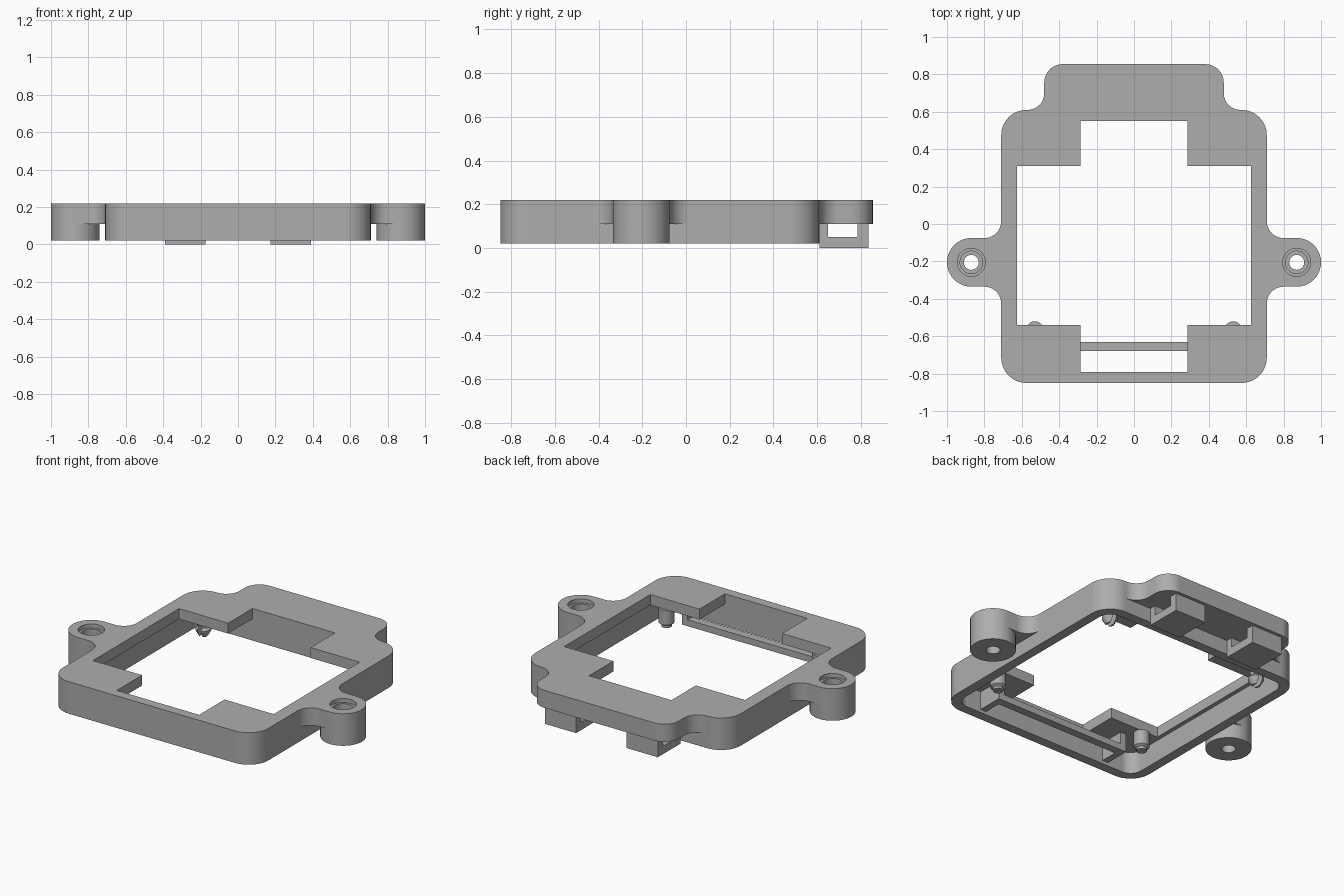
import bpy
import bmesh
import math
from mathutils import Vector

cube = bpy.data.objects.get("Cube")
if cube:
    bpy.data.objects.remove(cube, do_unlink=True)

grey = bpy.data.materials.new("plain grey")
grey.use_nodes = True
grey.diffuse_color = (0.42, 0.42, 0.42, 1)
grey.node_tree.nodes["Principled BSDF"].inputs["Base Color"].default_value = grey.diffuse_color

TOP, MID, LOW, PLATE = 0.22, 0.11, 0.02, 0.155
EAR_X, EAR_Y = 0.87, -0.205


def add_object(name, bm):
    bmesh.ops.recalc_face_normals(bm, faces=bm.faces)
    mesh = bpy.data.meshes.new(name)
    bm.to_mesh(mesh)
    bm.free()
    mesh.materials.append(grey)
    obj = bpy.data.objects.new(name, mesh)
    bpy.context.collection.objects.link(obj)
    return obj


def rounded(corners, steps=10):
    """Polygon from (x, y, radius) corners with tangent arcs."""
    out = []
    for i, (x, y, r) in enumerate(corners):
        p = Vector((x, y))
        a = (Vector(corners[i - 1][:2]) - p).normalized()
        b = (Vector(corners[(i + 1) % len(corners)][:2]) - p).normalized()
        if r == 0:
            out.append(p)
            continue
        centre = p + (a + b) * r
        for k in range(steps + 1):
            t = k / steps * math.pi / 2
            out.append(centre - b * r * math.cos(t) - a * r * math.sin(t))
    return out


def mirrored(half):
    return half + [(-x, y, r) for x, y, r in reversed(half)]


def prism(name, points, lo, hi, along_x=False):
    """Extrude a 2D outline along z, or a (y, z) outline along x."""
    bm = bmesh.new()
    place = (lambda p, h: (h, p[0], p[1])) if along_x else (lambda p, h: (p[0], p[1], h))
    rings = [[bm.verts.new(place(p, h)) for p in points] for h in (lo, hi)]
    for ring in rings:
        bm.faces.new(ring)
    n = len(points)
    for i in range(n):
        j = (i + 1) % n
        bm.faces.new((rings[0][i], rings[0][j], rings[1][j], rings[1][i]))
    return add_object(name, bm)


def box(name, x0, x1, y0, y1, z0, z1):
    return prism(name, [(x0, y0), (x1, y0), (x1, y1), (x0, y1)], z0, z1)


def lathe(name, x, y, profile, sides=40):
    """Solid of revolution from (radius, z) points."""
    bm = bmesh.new()
    rings = []
    for r, z in profile:
        angles = [2 * math.pi * k / sides for k in range(sides)]
        rings.append([bm.verts.new((x + r * math.cos(a), y + r * math.sin(a), z)) for a in angles])
    bm.faces.new(rings[0])
    bm.faces.new(rings[-1])
    for low, high in zip(rings, rings[1:]):
        for k in range(sides):
            j = (k + 1) % sides
            bm.faces.new((low[k], low[j], high[j], high[k]))
    return add_object(name, bm)


def combine(obj, tool, operation):
    mod = obj.modifiers.new(operation, 'BOOLEAN')
    mod.object, mod.operation, mod.solver = tool, operation, 'EXACT'
    bpy.context.view_layer.objects.active = obj
    bpy.ops.object.modifier_apply(modifier=mod.name)
    bpy.data.objects.remove(tool, do_unlink=True)


# Upper body: frame, ears and rear extension in one outline
outline = mirrored([
    (0.71, -0.85, 0.135), (0.71, -0.335, 0.09), (1.0, -0.335, 0.13), (1.0, -0.075, 0.13),
    (0.71, -0.075, 0.09), (0.71, 0.61, 0.135), (0.48, 0.61, 0.09), (0.48, 0.855, 0.1)])
frame = prism("frame", rounded(outline), MID, TOP)

# Lower skirt of the frame and the ear posts
skirt = rounded(mirrored([(0.71, -0.85, 0.135), (0.71, 0.61, 0.135)]))
combine(frame, prism("skirt", skirt, LOW, MID), 'UNION')
for side in (-1, 1):
    combine(frame, lathe("post", side * EAR_X, EAR_Y, [(0.13, LOW), (0.13, MID)]), 'UNION')

# Cavity below the top plate, and the stepped opening through it
cavity = rounded(mirrored([(0.65, -0.79, 0.075), (0.65, 0.55, 0.075)]))
combine(frame, prism("cavity", cavity, -0.1, PLATE), 'DIFFERENCE')
opening = mirrored([(0.285, -0.79, 0), (0.285, -0.54, 0), (0.625, -0.54, 0),
                    (0.625, 0.31, 0), (0.285, 0.31, 0), (0.285, 0.55, 0)])
combine(frame, prism("opening", rounded(opening), 0.1, 0.3), 'DIFFERENCE')

# Countersunk screw holes in the ears
for side in (-1, 1):
    bore = [(0.04, -0.1), (0.04, 0.12), (0.06, 0.12), (0.06, 0.195), (0.075, 0.195), (0.075, 0.3)]
    combine(frame, lathe("bore", side * EAR_X, EAR_Y, bore), 'DIFFERENCE')

parts = [frame]
for side, label in ((-1, "right"), (1, "left")):
    # Hook under the rear extension, open through the sides
    hook = [(0.61, MID), (0.61, 0), (0.835, 0), (0.835, MID),
            (0.785, MID), (0.785, 0.05), (0.65, 0.05), (0.65, MID)]
    parts.append(prism(label + "_hook", hook, side * 0.175, side * 0.39, along_x=True))
    # Front locating pin
    pin = [(0.03, 0.04), (0.03, 0.055), (0.045, 0.065), (0.045, PLATE)]
    parts.append(lathe(label + "_front_pin", side * 0.53, -0.565, pin, 32))
    # Rear split snap pin
    snap = [(0.025, 0.03), (0.045, 0.065), (0.045, 0.075), (0.033, 0.09), (0.033, PLATE)]
    peg = lathe(label + "_rear_snap_pin", side * 0.54, 0.43, snap, 32)
    slot = box("slot", side * 0.54 - 0.012, side * 0.54 + 0.012, 0.3, 0.6, 0, 0.14)
    combine(peg, slot, 'DIFFERENCE')
    parts.append(peg)
    # Bracket holding the crossbar
    ends = sorted((side * 0.43, side * 0.47))
    parts.append(box(label + "_bar_bracket", *ends, -0.79, -0.63, 0.04, PLATE))
parts.append(box("crossbar", -0.43, 0.43, -0.68, -0.63, 0.04, 0.08))

# Smooth the arcs and keep the edges crisp
for obj in parts:
    bpy.ops.object.select_all(action='DESELECT')
    obj.select_set(True)
    bpy.context.view_layer.objects.active = obj
    bpy.ops.object.shade_smooth_by_angle(angle=math.radians(30))
    weighted = obj.modifiers.new("weighted normals", 'WEIGHTED_NORMAL')
    weighted.keep_sharp = True
